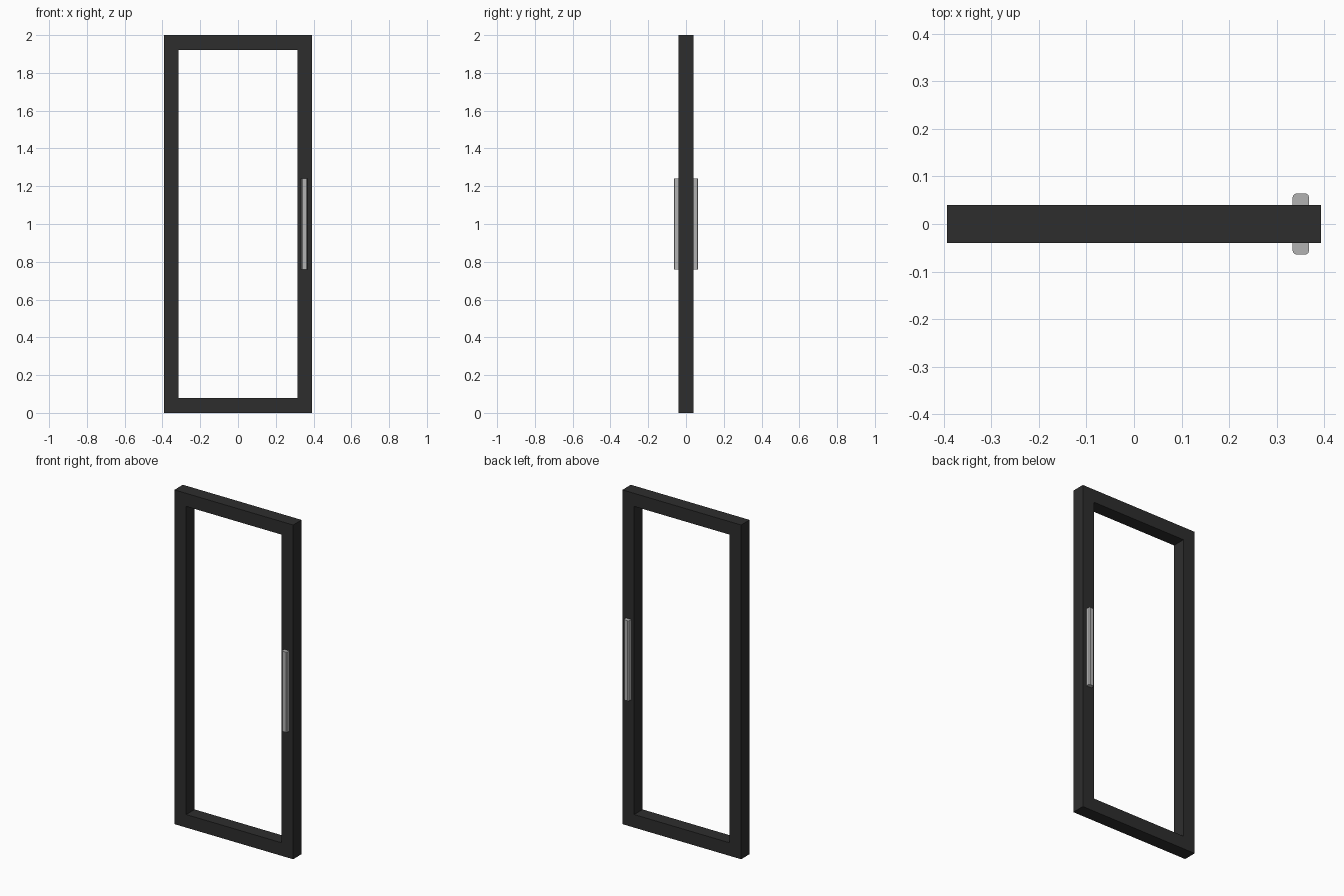
import bpy, bmesh

if "Cube" in bpy.data.objects:
    bpy.data.objects.remove(bpy.data.objects["Cube"])


def material(name, rgb):
    m = bpy.data.materials.new(name)
    m.diffuse_color = (*rgb, 1)
    m.use_nodes = True
    m.node_tree.nodes["Principled BSDF"].inputs["Base Color"].default_value = m.diffuse_color
    return m


dark = material("charcoal", (0.027, 0.027, 0.027))
steel = material("brushed grey", (0.45, 0.45, 0.45))


def make_object(name, bm, mat):
    bmesh.ops.recalc_face_normals(bm, faces=bm.faces)
    me = bpy.data.meshes.new(name)
    bm.to_mesh(me)
    bm.free()
    me.materials.append(mat)
    ob = bpy.data.objects.new(name, me)
    bpy.context.collection.objects.link(ob)
    return ob


def extrude(bm, faces, vec):
    ret = bmesh.ops.extrude_face_region(bm, geom=faces)
    verts = [g for g in ret["geom"] if isinstance(g, bmesh.types.BMVert)]
    bmesh.ops.translate(bm, verts=verts, vec=vec)


# Open rectangular door frame: mitred ring extruded through its depth
W, H, T, D = 0.393, 2.0, 0.078, 0.04
bm = bmesh.new()
outer = [bm.verts.new((x, -D, z)) for x, z in ((-W, 0), (W, 0), (W, H), (-W, H))]
inner = [bm.verts.new((x, -D, z)) for x, z in
         ((T - W, T), (W - T, T), (W - T, H - T), (T - W, H - T))]
ring = [bm.faces.new((outer[i], outer[(i + 1) % 4], inner[(i + 1) % 4], inner[i]))
        for i in range(4)]
extrude(bm, ring, (0, 2 * D, 0))
bmesh.ops.dissolve_limit(bm, angle_limit=0.01, verts=bm.verts, edges=bm.edges)
make_object("door_frame", bm, dark)

# Pull handles with eased outer corners, one on each side
CX, HW = 0.351, 0.0175
half = [(HW, 0.039), (HW, 0.055), (0.0155, 0.061), (0.0105, 0.0645)]
profile = half + [(-x, y) for x, y in reversed(half)]
for name, side in (("front_handle", -1), ("back_handle", 1)):
    bm = bmesh.new()
    face = bm.faces.new([bm.verts.new((CX + x, side * y, 0.76)) for x, y in profile])
    extrude(bm, [face], (0, 0, 0.48))
    make_object(name, bm, steel)
